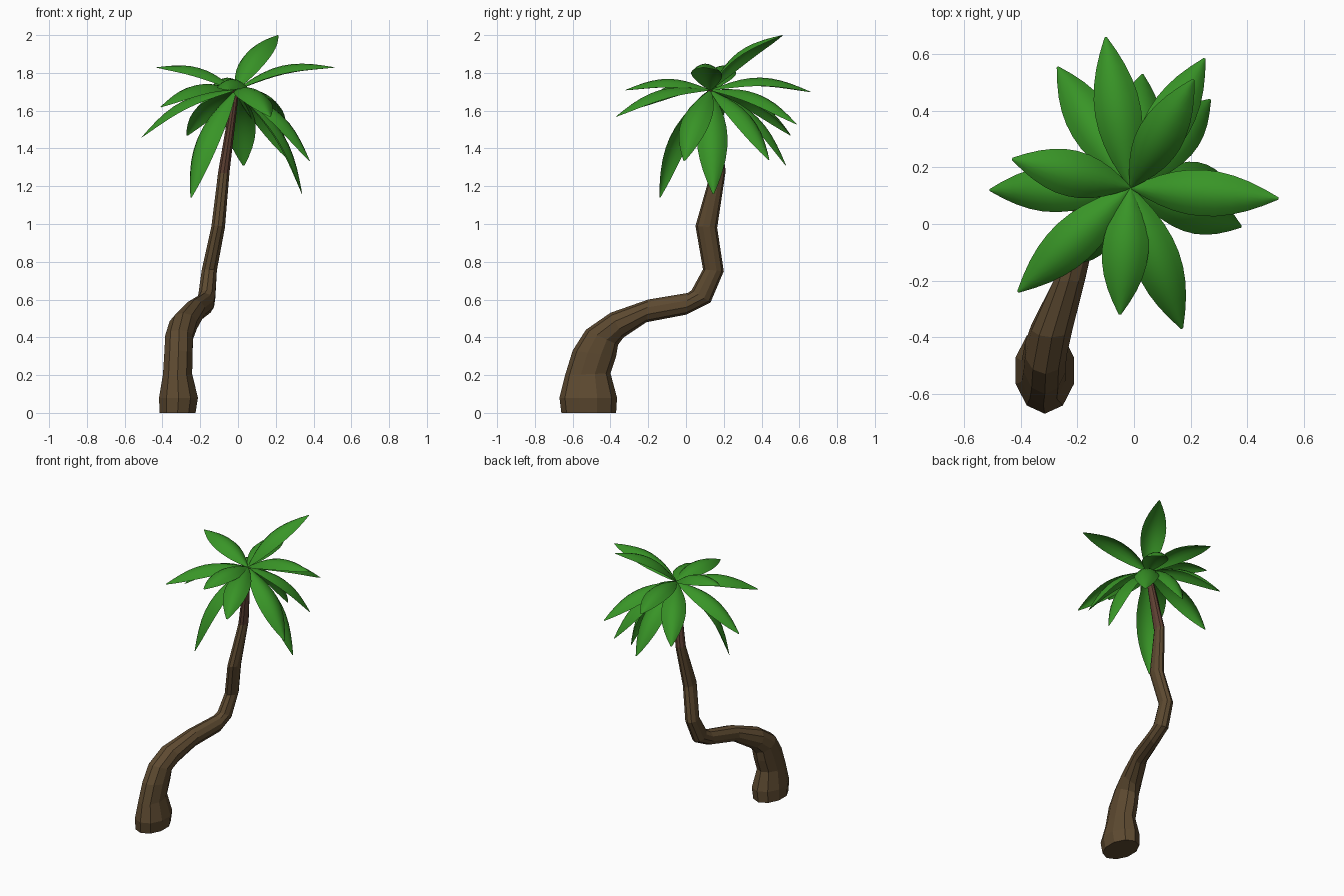
import bpy
import bmesh
from math import sin, cos, pi, radians
from mathutils import Vector

cube = bpy.data.objects.get("Cube")
if cube:
    bpy.data.objects.remove(cube, do_unlink=True)


def make_material(name, colour):
    mat = bpy.data.materials.new(name)
    mat.use_nodes = True
    rgba = (*colour, 1.0)
    mat.diffuse_color = rgba
    shader = mat.node_tree.nodes["Principled BSDF"]
    shader.inputs["Base Color"].default_value = rgba
    shader.inputs["Roughness"].default_value = 0.9
    return mat


bark = make_material("bark brown", (0.11, 0.068, 0.03))
young_bark = make_material("reddish bark", (0.11, 0.05, 0.032))
leaf_green = make_material("leaf green", (0.04, 0.30, 0.02))


def finish(bm, name, materials):
    mesh = bpy.data.meshes.new(name)
    bm.to_mesh(mesh)
    bm.free()
    obj = bpy.data.objects.new(name, mesh)
    bpy.context.collection.objects.link(obj)
    for mat in materials:
        mesh.materials.append(mat)
    return obj


# Trunk rings: centre x, half width, then front/upper and back/lower (y, z)
TRUNK = [
    (-.32, .095, (-.66, 0), (-.37, 0)),
    (-.315, .103, (-.67, .08), (-.365, .08)),
    (-.32, .077, (-.64, .2), (-.4, .21)),
    (-.315, .075, (-.6, .33), (-.37, .3)),
    (-.312, .073, (-.53, .44), (-.36, .36)),
    (-.29, .072, (-.4, .53), (-.33, .4)),
    (-.23, .055, (-.2, .6), (-.21, .48)),
    (-.175, .048, (.01, .635), (0, .52)),
    (-.165, .045, (.03, .65), (.13, .585)),
    (-.152, .04, (.09, .76), (.2, .75)),
    (-.105, .036, (.05, .99), (.165, .98)),
    (-.075, .03, (.13, 1.27), (.21, 1.28)),
    (-.012, .018, (.11, 1.71), (.15, 1.71)),
]
SIDES = 10


def build_trunk():
    bm = bmesh.new()
    rings = []
    for x, half, front, back in TRUNK:
        a, b = Vector((x, *front)), Vector((x, *back))
        centre, depth = (a + b) / 2, (b - a) / 2
        width = Vector((half / cos(pi / SIDES), 0, 0))
        ring = []
        for i in range(SIDES):
            ang = pi / 2 + 2 * pi * i / SIDES
            ring.append(bm.verts.new(centre + width * cos(ang) + depth * sin(ang)))
        rings.append(ring)
    for level, (low, high) in enumerate(zip(rings, rings[1:])):
        for i in range(SIDES):
            j = (i + 1) % SIDES
            face = bm.faces.new((low[i], low[j], high[j], high[i]))
            # The last stretch under the crown has the redder bark
            face.material_index = int(level == len(rings) - 2)
    bm.faces.new(rings[0][::-1])
    bm.faces.new(rings[-1]).material_index = 1
    bmesh.ops.recalc_face_normals(bm, faces=bm.faces)
    finish(bm, "trunk", (bark, young_bark))


CROWN = Vector((-.012, .128, 1.71))


def build_leaf(name, tip, half_width=.082, steps=10, across=6):
    """Arched, domed blade from the crown to its tip."""
    bm = bmesh.new()
    span = Vector(tip) - CROWN
    side = span.cross(Vector((0, 0, 1))).normalized()
    lift = side.cross(span).normalized()
    rows = []
    for s in range(steps + 1):
        t = s / steps
        half = max(half_width * max(sin(pi * t), 0) ** .85, .004)
        spine = CROWN + span * t + lift * (span.length * .13 * sin(pi * t))
        row = []
        for k in range(across + 1):
            u = 2 * k / across - 1
            row.append(bm.verts.new(spine + side * (half * u) - lift * (half * .55 * u * u)))
        rows.append(row)
    for r0, r1 in zip(rows, rows[1:]):
        for k in range(across):
            bm.faces.new((r0[k], r0[k + 1], r1[k + 1], r1[k]))
    bm.normal_update()
    if sum(f.normal.dot(lift) for f in bm.faces) < 0:
        bmesh.ops.reverse_faces(bm, faces=bm.faces)
    leaf = finish(bm, name, (leaf_green,))
    bpy.ops.object.select_all(action="DESELECT")
    leaf.select_set(True)
    bpy.context.view_layer.objects.active = leaf
    bpy.ops.object.shade_smooth_by_angle(angle=radians(60))


# Leaf tips, upper crown first, then the hanging ones
LEAF_TIPS = [
    (.21, .51, 2), (.51, .09, 1.83), (-.43, .23, 1.83), (-.1, .66, 1.7),
    (-.05, -.32, 1.71), (-.41, -.24, 1.62), (.17, -.37, 1.57),
    (.25, .585, 1.53), (-.51, .12, 1.46), (-.27, .555, 1.47),
    (.03, .53, 1.31), (.27, .44, 1.34), (.38, -.01, 1.335),
    (.34, .145, 1.16), (-.25, -.14, 1.14),
]

build_trunk()
for number, tip in enumerate(LEAF_TIPS, 1):
    build_leaf(f"leaf_{number}", tip)
